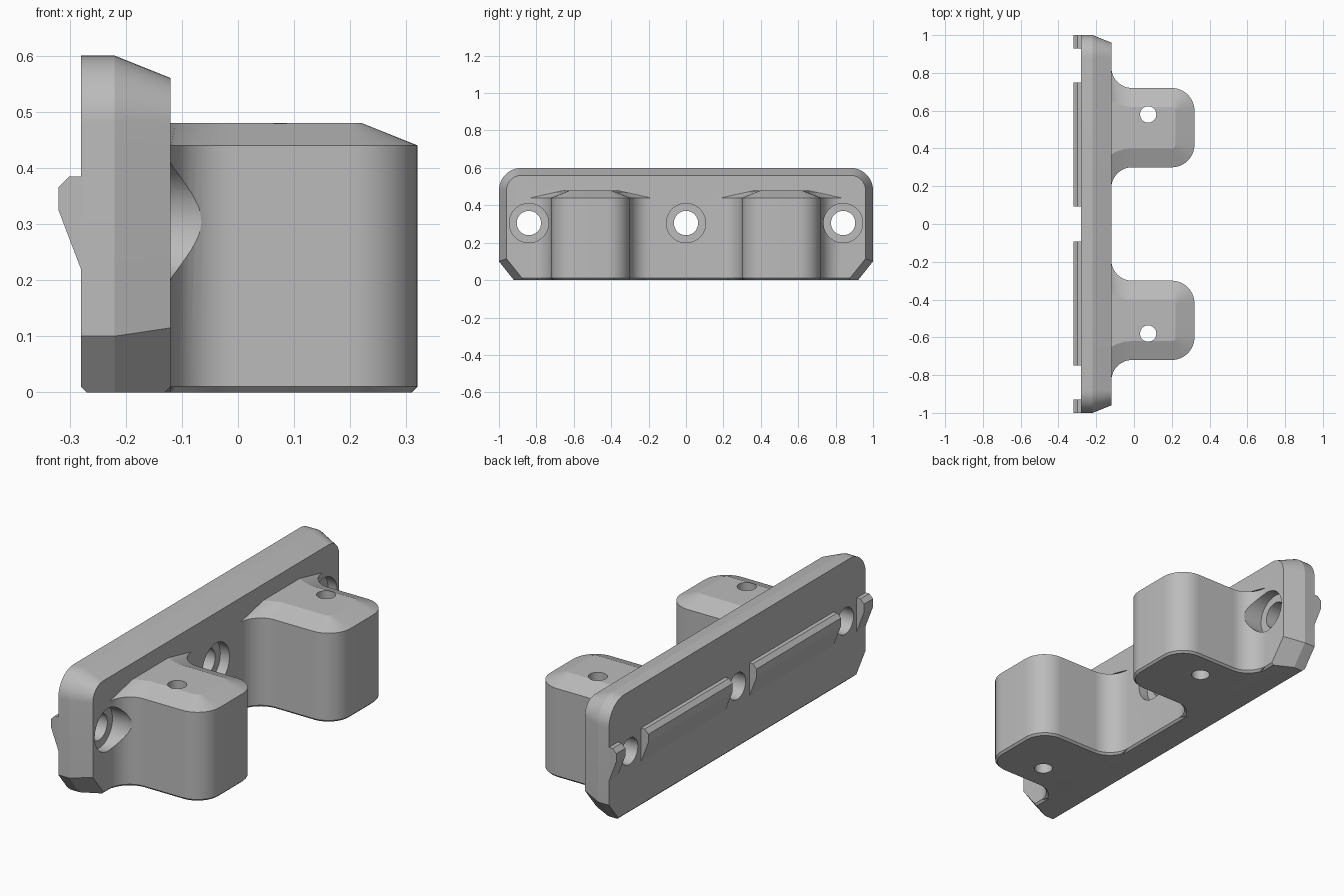
import bpy, bmesh
from math import sin, cos, pi, acos

if "Cube" in bpy.data.objects:
    bpy.data.objects.remove(bpy.data.objects["Cube"], do_unlink=True)

grey = bpy.data.materials.new("plain grey")
grey.use_nodes = True
grey.diffuse_color = (0.5, 0.5, 0.5, 1)
grey.node_tree.nodes["Principled BSDF"].inputs["Base Color"].default_value = (0.5, 0.5, 0.5, 1)


def loft(name, rings):
    """Closed solid skinned through rings of equal point count."""
    bm = bmesh.new()
    loops = [[bm.verts.new(p) for p in ring] for ring in rings]
    n = len(loops[0])
    for a, b in zip(loops, loops[1:]):
        for i in range(n):
            j = (i + 1) % n
            bm.faces.new((a[i], a[j], b[j], b[i]))
    bm.faces.new(loops[0])
    bm.faces.new(loops[-1])
    bmesh.ops.recalc_face_normals(bm, faces=bm.faces)
    mesh = bpy.data.meshes.new(name)
    bm.to_mesh(mesh)
    bm.free()
    mesh.materials.append(grey)
    ob = bpy.data.objects.new(name, mesh)
    bpy.context.collection.objects.link(ob)
    return ob


def arc(cx, cy, r, start, end, steps=12):
    return [(cx + r * cos(start + (end - start) * i / steps),
             cy + r * sin(start + (end - start) * i / steps)) for i in range(steps + 1)]


def combine(target, tool, operation):
    mod = target.modifiers.new(operation.lower(), 'BOOLEAN')
    mod.operation, mod.object, mod.solver = operation, tool, 'EXACT'
    bpy.context.view_layer.objects.active = target
    bpy.ops.object.modifier_apply(modifier=mod.name)
    bpy.data.objects.remove(tool, do_unlink=True)


# Back plate: rounded top corners, cut bottom corners, bevelled outer rim
def plate_ring(x, inset, bottom):
    r = 0.12 - inset
    half = [(0.92 + 0.8 * bottom - 1.3 * inset, bottom), (1 - inset, 0.1 + 0.375 * inset)]
    half += arc(0.88, 0.48, r, 0, pi / 2)
    return [(x, y, z) for y, z in half] + [(x, -y, z) for y, z in reversed(half)]


body = loft("wall_mount", [plate_ring(*s) for s in (
    (-0.28, 0, 0.01), (-0.27, 0, 0), (-0.22, 0, 0), (-0.13, 0.036, 0), (-0.12, 0.04, 0.01))])


# Pegs: rounded blocks flaring into the plate, with a sloped top rim
def peg_ring(z, inset, side):
    fillet, corner = 0.11, 0.12
    grow = fillet + inset
    turn = pi + acos(fillet / grow)
    half = [(-0.2, 0.21 + fillet - grow * sin(turn - pi))]
    half += arc(-0.12 + fillet, 0.21 + fillet, grow, turn, 1.5 * pi)
    half += arc(0.32 - corner, 0.21 - corner, corner - inset, pi / 2, 0)
    pts = half + [(x, -y) for x, y in reversed(half)]
    return [(x, side * 0.51 + y, z) for x, y in pts]


for side in (-1, 1):
    peg = loft("peg", [peg_ring(z, inset, side) for z, inset in (
        (0, 0.01), (0.01, 0), (0.44, 0), (0.48, 0.1))])
    combine(body, peg, 'UNION')

# Stepped screw holes through the plate
for y in (-0.84, 0, 0.84):
    steps = ((-0.4, 0.065), (-0.17, 0.065), (-0.17, 0.105), (0.4, 0.105))
    rings = [[(x, a, b) for a, b in arc(y, 0.305, r, 0, 2 * pi, 48)[:-1]] for x, r in steps]
    combine(body, loft("screw_cutter", rings), 'DIFFERENCE')

# Vertical pin holes through the pegs
for y in (-0.58, 0.58):
    rings = [[(a, b, z) for a, b in arc(0.075, y, 0.043, 0, 2 * pi, 32)[:-1]] for z in (-0.1, 0.6)]
    combine(body, loft("pin_cutter", rings), 'DIFFERENCE')

# Hooked rail along the back, broken around the screw holes
hook = ((-0.275, 0.385), (-0.3, 0.385), (-0.32, 0.365), (-0.32, 0.325), (-0.28, 0.22), (-0.275, 0.22))
parts = [body]
for side, label in ((-1, "right"), (1, "left")):
    for kind, y0, y1 in (("long", 0.093, 0.75), ("end", 0.93, 1.0)):
        rings = [[(x, side * y, z) for x, z in hook] for y in (y0, y1)]
        parts.append(loft(f"{kind}_rail_{label}", rings))

# Smooth the curved walls, keep the edges crisp
bpy.context.view_layer.update()
for part in parts:
    part.select_set(True)
bpy.context.view_layer.objects.active = body
bpy.ops.object.shade_smooth_by_angle(angle=0.35)
